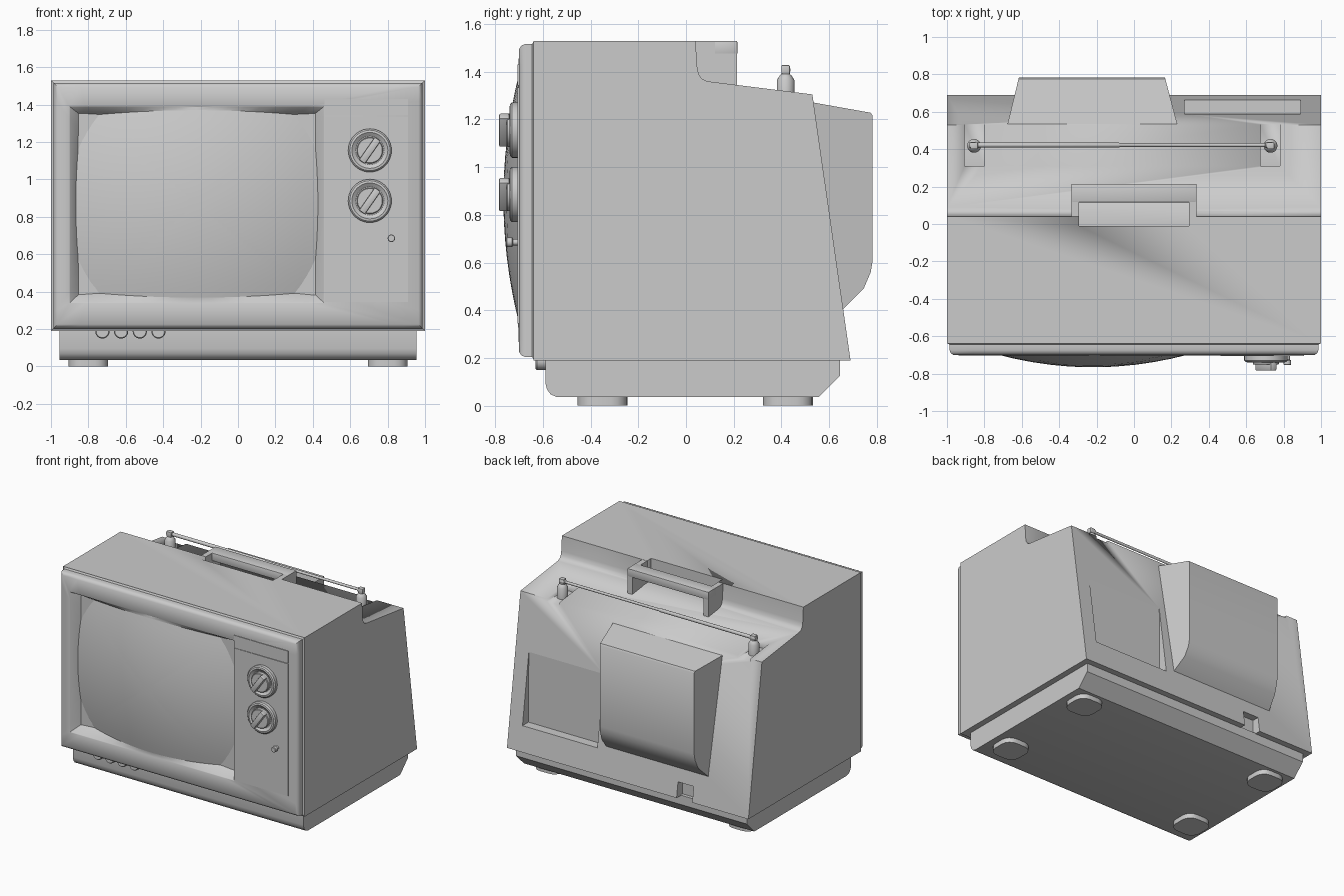
import bpy, bmesh, math
from mathutils import Vector, Matrix

if "Cube" in bpy.data.objects:
    bpy.data.objects.remove(bpy.data.objects["Cube"])

grey = bpy.data.materials.new("plain grey")
grey.diffuse_color = (0.6, 0.6, 0.6, 1)
grey.use_nodes = True
grey.node_tree.nodes["Principled BSDF"].inputs["Base Color"].default_value = grey.diffuse_color


def finish(name, bm, recalc=True, smooth=True):
    if recalc:
        bmesh.ops.recalc_face_normals(bm, faces=bm.faces)
    me = bpy.data.meshes.new(name)
    bm.to_mesh(me)
    bm.free()
    me.materials.append(grey)
    ob = bpy.data.objects.new(name, me)
    bpy.context.collection.objects.link(ob)
    if smooth:
        bpy.ops.object.select_all(action='DESELECT')
        ob.select_set(True)
        bpy.context.view_layer.objects.active = ob
        bpy.ops.object.shade_smooth_by_angle(angle=math.radians(35))
    return ob


def extrude(name, prof, x0, x1):
    """Side profile (y, z) swept across x; x0 and x1 are functions of y."""
    bm = bmesh.new()
    a = [bm.verts.new((x0(y), y, z)) for y, z in prof]
    b = [bm.verts.new((x1(y), y, z)) for y, z in prof]
    n = len(prof)
    bm.faces.new(a)
    bm.faces.new(b[::-1])
    for i in range(n):
        j = (i + 1) % n
        bm.faces.new((a[i], b[i], b[j], a[j]))
    return finish(name, bm)


def prism(name, prof, xa, xb):
    return extrude(name, prof, lambda y: xa, lambda y: xb)


def box(name, x0, x1, y0, y1, z0, z1, bevel=0, vertical=False, seg=2):
    bm = bmesh.new()
    bmesh.ops.create_cube(bm, size=1)
    for v in bm.verts:
        v.co = Vector(((x0 + x1) / 2 + v.co.x * (x1 - x0),
                       (y0 + y1) / 2 + v.co.y * (y1 - y0),
                       (z0 + z1) / 2 + v.co.z * (z1 - z0)))
    if bevel:
        es = [e for e in bm.edges if not vertical
              or abs(e.verts[0].co.z - e.verts[1].co.z) > 1e-4]
        bmesh.ops.bevel(bm, geom=es, offset=bevel, segments=seg, profile=0.5, affect='EDGES')
    return finish(name, bm)


def lathe(name, prof, loc, axis, n=32):
    """Profile of (radius, height) turned about the axis through loc."""
    q = Vector((0, 0, 1)).rotation_difference(Vector(axis))
    bm = bmesh.new()
    rings = []
    for r, h in prof:
        rings.append([bm.verts.new(Vector(loc) + q @ Vector(
            (r * math.cos(2 * math.pi * i / n), r * math.sin(2 * math.pi * i / n), h)))
            for i in range(n)])
    for a, b in zip(rings, rings[1:]):
        for i in range(n):
            j = (i + 1) % n
            bm.faces.new((a[i], a[j], b[j], b[i]))
    bm.faces.new(rings[0][::-1])
    bm.faces.new(rings[-1])
    return finish(name, bm)


def loft(name, loops, cap=False):
    bm = bmesh.new()
    rings = [[bm.verts.new(p) for p in lp] for lp in loops]
    n = len(rings[0])
    for a, b in zip(rings, rings[1:]):
        for i in range(n):
            j = (i + 1) % n
            bm.faces.new((a[i], a[j], b[j], b[i]))
    if cap:
        bm.faces.new(rings[-1])
    return finish(name, bm, recalc=False)


def cut(ob, cutter):
    m = ob.modifiers.new("cut", 'BOOLEAN')
    m.operation, m.solver, m.object = 'DIFFERENCE', 'EXACT', cutter
    bpy.ops.object.select_all(action='DESELECT')
    ob.select_set(True)
    bpy.context.view_layer.objects.active = ob
    bpy.ops.object.modifier_apply(modifier=m.name)
    bpy.data.objects.remove(cutter, do_unlink=True)


# Cabinet with stepped top and sloping back
body = prism("cabinet", [(-0.64, 0.19), (-0.64, 1.53), (0.04, 1.53), (0.047, 1.42), (0.053, 1.39),
                         (0.067, 1.37), (0.09, 1.36), (0.53, 1.305), (0.69, 0.19)], -1, 1)
# Rear wedge recess, cable notch, antenna slots and handle well
cut(body, prism("cutter", [(0.588, 0.93), (0.593, 0.375), (0.8, 0.375), (0.8, 0.93)], 0.27, 0.89))
cut(body, box("cutter", -0.535, -0.405, 0.62, 0.8, 0.1, 0.305))
for sx in (-0.8525, 0.7275):
    cut(body, box("cutter", sx - 0.0525, sx + 0.0525, 0.31, 0.6, 1.285, 1.6))
cut(body, box("cutter", -0.295, 0.295, -0.01, 0.12, 1.365, 1.7))

# Carrying handle
box("handle_bar", -0.335, 0.335, 0.115, 0.215, 1.47, 1.53, 0.006)
for s in (-1, 1):
    box("handle_leg", min(s * 0.295, s * 0.335), max(s * 0.295, s * 0.335),
        0.035, 0.214, 1.335, 1.529)

# Rear tube housing, narrowing backwards
extrude("tube_housing", [(0.5, 1.277), (0.775, 1.228), (0.783, 1.215), (0.783, 0.61), (0.775, 0.56),
                         (0.745, 0.49), (0.65, 0.395), (0.5, 0.395)],
        lambda y: -0.675 + (y - 0.54) * 0.245, lambda y: 0.23 - (y - 0.54) * 0.265)

# Front bezel and screen share loops with N points per side
N = 16
CX, CZ = -0.22, 0.868


def rect(x0, x1, z0, z1, y):
    c = [(x0, z0), (x1, z0), (x1, z1), (x0, z1)]
    out = []
    for k in range(4):
        (ax, az), (bx, bz) = c[k], c[(k + 1) % 4]
        out += [(ax + (bx - ax) * i / N, y, az + (bz - az) * i / N) for i in range(N)]
    return out


def frame(d, y):
    return rect(-1 + d, 1 - d, 0.19 + d, 1.53 - d, y)


def dome(x, z):
    return -0.766 + 0.107 * ((x - CX) / 0.64) ** 2 + 0.06 * ((z - CZ) / 0.5) ** 2


def screen_loop(t):
    out = []
    for i, (x, _, z) in enumerate(rect(-0.835, 0.395, 0.4, 1.338, 0)):
        u = (i % N) / N
        b = 0.032 * 4 * u * (1 - u)
        side = i // N
        x += (0, b, 0, -b)[side]
        z += (-b, 0, b, 0)[side]
        x, z = CX + (x - CX) * t, CZ + (z - CZ) * t
        out.append((x, dome(x, z), z))
    return out


loft("front_bezel", [frame(0.0, -0.638), frame(0.014, -0.645), frame(0.014, -0.675),
                     frame(0.02, -0.69), frame(0.035, -0.7),
                     rect(-0.902, 0.462, 0.338, 1.392, -0.704),
                     rect(-0.898, 0.458, 0.342, 1.388, -0.702), screen_loop(1.0)])
loft("screen", [screen_loop(t) for t in (1, 0.9, 0.78, 0.65, 0.5, 0.35, 0.2, 0.08)], cap=True)

# Control panel plates
box("control_panel", 0.463, 0.91, -0.707, -0.698, 0.345, 1.335)
box("upper_panel_strip", 0.463, 0.91, -0.707, -0.698, 1.342, 1.43)

# Channel dials with slanted grips
for z in (1.155, 0.885):
    lathe("dial", [(0.116, 0), (0.116, 0.026), (0.108, 0.034), (0.096, 0.036), (0.076, 0.022),
                   (0.07, 0.022), (0.07, 0.045), (0.066, 0.048)], (0.705, -0.704, z), (0, -1, 0), 40)
    grip = box("dial_grip", -0.019, 0.019, -0.784, -0.74, -0.074, 0.074, 0.006)
    grip.data.transform(Matrix.Translation((0.705, 0, z)) @ Matrix.Rotation(math.radians(35), 4, 'Y'))

# Small knob and the row of push buttons
lathe("small_knob", [(0.013, 0), (0.013, 0.02), (0.02, 0.024), (0.02, 0.046), (0.017, 0.05)],
      (0.82, -0.705, 0.685), (0, -1, 0), 20)
for i in range(4):
    lathe("push_button", [(0.038, 0), (0.038, 0.04), (0.033, 0.046)],
          (-0.725 + 0.1 * i, -0.585, 0.187), (0, -1, 0), 24)

# Plinth and feet
prism("plinth", [(-0.59, 0.195), (-0.59, 0.095), (-0.583, 0.068), (-0.568, 0.047), (-0.54, 0.035),
                 (0.555, 0.035), (0.645, 0.125), (0.645, 0.195)], -0.955, 0.955)
for s in (-1, 1):
    for y in (-0.35, 0.428):
        box("foot", s * 0.8 - 0.106, s * 0.8 + 0.106, y - 0.105, y + 0.105, 0, 0.04, 0.07, True, 4)

# Antenna posts and folded rod
for x in (-0.855, 0.73):
    lathe("antenna_post", [(0.037, 0), (0.037, 0.085), (0.024, 0.105), (0.018, 0.11), (0.018, 0.12)],
          (x, 0.418, 1.28), (0, 0, 1), 20)
    box("antenna_clip", x - 0.02, x + 0.02, 0.4, 0.436, 1.39, 1.428, 0.005)
lathe("antenna_rod", [(0.017, 0), (0.017, 0.03), (0.013, 0.035), (0.013, 0.8), (0.01, 0.805),
                      (0.01, 1.58), (0.017, 1.585), (0.017, 1.62)],
      (-0.88, 0.422, 1.408), (1, 0, 0), 14)
